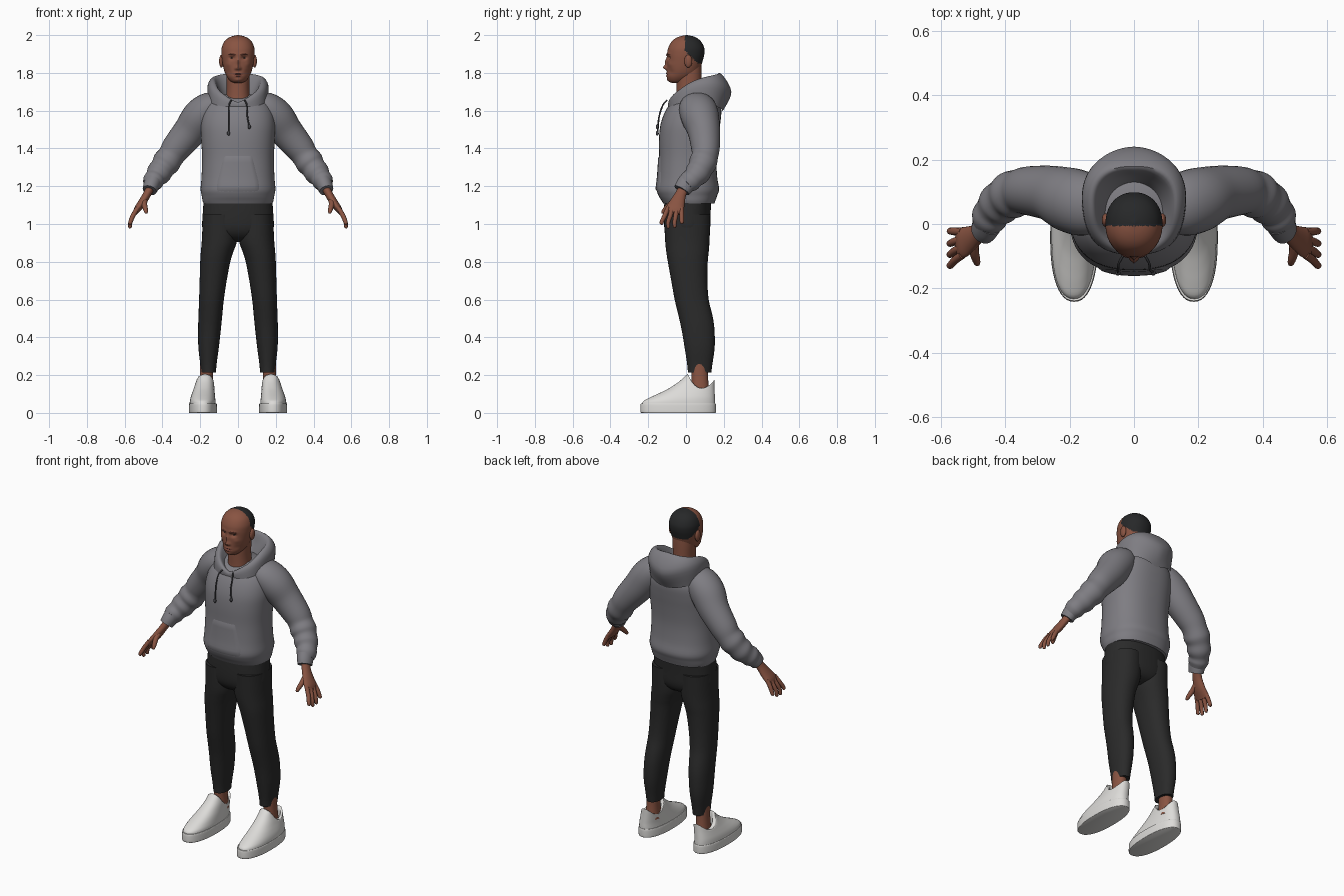
import bpy, bmesh, math
from mathutils import Vector
from mathutils.bvhtree import BVHTree


def material(name, r, g, b):
    m = bpy.data.materials.new(name)
    m.diffuse_color = (r, g, b, 1)
    return m


SKIN = material("brown skin", .25, .088, .054)
HAIR = material("black hair", .02, .021, .022)
LIP = material("lip brown", .19, .06, .042)
CLOTH = material("grey fleece", .21, .205, .225)
PANTS = material("black trousers", .023, .023, .023)
CORD = material("dark cord", .06, .06, .068)
SHOE = material("white leather", .72, .71, .69)
EYE = material("eye white", .5, .45, .42)


def catmull(rows, per):
    """Smoothly resample rows of numbers, per steps for each gap."""
    out = []
    for i in range(len(rows) - 1):
        p = [rows[max(0, min(len(rows) - 1, i + k))] for k in (-1, 0, 1, 2)]
        for s in range(per):
            t = s / per
            out.append([.5 * (2 * b + (c - a) * t + (2 * a - 5 * b + 4 * c - d) * t * t
                              + (3 * b - a - 3 * c + d) * t ** 3) for a, b, c, d in zip(*p)])
    return out + [list(rows[-1])]


def skin_rings(name, rings, mats, mirror=False, caps=True):
    """Make a mesh from closed rings of points."""
    bm = bmesh.new()
    vs = [[bm.verts.new(p) for p in r] for r in rings]
    n = len(vs[0])
    for a, b in zip(vs, vs[1:]):
        for i in range(n):
            j = (i + 1) % n
            bm.faces.new((a[i], a[j], b[j], b[i]))
    if caps:
        bm.faces.new(vs[0])
        bm.faces.new(vs[-1])
    bmesh.ops.recalc_face_normals(bm, faces=bm.faces)
    return finish(name, bm, mats, mirror)


def finish(name, bm, mats, mirror=False):
    me = bpy.data.meshes.new(name)
    bm.to_mesh(me)
    bm.free()
    for m in mats:
        me.materials.append(m)
    ob = bpy.data.objects.new(name, me)
    bpy.context.collection.objects.link(ob)
    if mirror:
        ob.modifiers.new("other_side", 'MIRROR')
    return ob


def unit(a, e):
    c, s = math.cos(a), math.sin(a)
    return math.copysign(abs(c) ** (2 / e), c), math.copysign(abs(s) ** (2 / e), s)


def stack(rows, n=40, e=2.2, per=4):
    """Level rings from rows of (z, x0, x1, y0, y1)."""
    rings = []
    for z, x0, x1, y0, y1 in catmull(rows, per):
        ring = []
        for i in range(n):
            u, v = unit(2 * math.pi * i / n, e)
            ring.append(Vector(((x0 + x1 + (x1 - x0) * u) / 2, (y0 + y1 + (y1 - y0) * v) / 2, z)))
        rings.append(ring)
    return rings


def sweep(name, rows, mat, n=12, per=4, mirror=True):
    """Tube through rows of (x, y, z, half width along y, half thickness)."""
    pts = catmull(rows, per)
    rings = []
    for i, (x, y, z, a, b) in enumerate(pts):
        t = (Vector(pts[min(i + 1, len(pts) - 1)][:3]) - Vector(pts[max(i - 1, 0)][:3])).normalized()
        u = Vector((0, 1, 0))
        u = (u - t * u.dot(t)).normalized()
        v = t.cross(u)
        rings.append([Vector((x, y, z)) + u * a * math.cos(k * 2 * math.pi / n)
                      + v * b * math.sin(k * 2 * math.pi / n) for k in range(n)])
    return skin_rings(name, rings, [mat], mirror)


def ball(name, loc, size, mat, mirror=True):
    bm = bmesh.new()
    bmesh.ops.create_uvsphere(bm, u_segments=20, v_segments=14, radius=1)
    for v in bm.verts:
        v.co = Vector(a * b for a, b in zip(v.co, size)) + Vector(loc)
    return finish(name, bm, mat, mirror)


# Head: stacked sections, then soft bumps for the face
rows = [(z, -w, w, f, b) for z, w, f, b in (
    (1.747, .02, -.075, -.03), (1.755, .038, -.09, 0), (1.775, .056, -.1, .04), (1.8, .069, -.101, .065),
    (1.83, .078, -.101, .078), (1.87, .085, -.101, .09), (1.9, .088, -.1, .097), (1.93, .087, -.095, .097),
    (1.96, .076, -.08, .084), (1.98, .058, -.06, .065), (1.993, .034, -.033, .04), (2.0, .003, 0, .006))]
bumps = ((0, 1.828, .011, .011, .02), (0, 1.855, .008, .02, .011), (.012, 1.823, .006, .006, .008),
         (.032, 1.879, .014, .009, -.014), (.03, 1.899, .022, .007, .004), (0, 1.797, .018, .004, .006),
         (0, 1.783, .016, .004, .006), (0, 1.79, .02, .0025, -.003), (0, 1.762, .018, .009, .005),
         (.052, 1.845, .014, .012, .004), (.05, 1.805, .014, .015, -.004))
rings = stack(rows, 96, 2.15, 6)
for v in (v for r in rings for v in r if v.y < 0):
    x, z = abs(v.x), v.z
    v.y -= sum(d * math.exp(-((x - bx) / sx) ** 2 - ((z - bz) / sz) ** 2) for bx, bz, sx, sz, d in bumps)
head = skin_rings("head", rings, [SKIN, HAIR, LIP])
for p in head.data.polygons:
    x, y, z = p.center
    if y > -.006 and z > max(1.853, 1.912 - y):
        p.material_index = 1
    elif y < -.08 and (x / .024) ** 2 + ((z - 1.79) / .011) ** 2 < 1:
        p.material_index = 2
ball("ear", (.088, .012, 1.862), (.012, .021, .034), [SKIN])
eye = ball("eye", (.032, -.073, 1.879), (.014, .0125, .0075), [EYE, HAIR])
for p in eye.data.polygons:
    p.material_index = int(p.center.y < -.077 and abs(p.center.x - .032) < .006)
sweep("eyebrow", [(.014, -.103, 1.893, .003, .003), (.03, -.099, 1.899, .003, .004), (.05, -.084, 1.896, .003, .002)],
      LIP, 8)
skin_rings("neck", stack([(1.58, -.08, .08, -.07, .11), (1.65, -.066, .066, -.052, .09),
                          (1.72, -.06, .06, -.05, .083), (1.8, -.062, .062, -.05, .082),
                          (1.86, -.06, .06, -.04, .08)], 32), [SKIN])

# Hooded top body with gathered hem
body = stack([(z, -w, w, f, b) for z, w, f, b in (
    (1.108, .182, -.12, .15), (1.125, .188, -.13, .156), (1.15, .192, -.145, .165), (1.185, .198, -.156, .175),
    (1.25, .193, -.149, .165), (1.35, .19, -.143, .161), (1.45, .195, -.143, .17), (1.53, .198, -.134, .181),
    (1.6, .186, -.108, .187), (1.65, .155, -.07, .172), (1.685, .1, -.01, .14))], 56, 2.35)
skin_rings("sweatshirt_body", body, [CLOTH])

# Hood: profile (distance from neck, height) at five directions, front to back
profiles = ((.07, 1.595, .098, 1.622, .122, 1.645, .135, 1.63, .125, 1.58),
            (.07, 1.62, .095, 1.66, .125, 1.697, .148, 1.675, .155, 1.6),
            (.075, 1.65, .1, 1.71, .126, 1.757, .156, 1.73, .158, 1.64),
            (.08, 1.66, .108, 1.73, .148, 1.788, .188, 1.735, .175, 1.62),
            (.08, 1.66, .108, 1.73, .138, 1.8, .2, 1.7, .15, 1.59))
half = catmull(profiles, 8)
full = half + half[-2:0:-1]
columns = []
for i, row in enumerate(full):
    a = 2 * math.pi * i / len(full)
    prof = catmull([row[k:k + 2] for k in range(0, 10, 2)], 5)
    columns.append([(r * math.sin(a), .04 - r * math.cos(a), z) for r, z in prof])
skin_rings("hood", list(zip(*columns)), [CLOTH], caps=False)

# Front pocket laid on the body
bm = bmesh.new()
quads = [tuple(a * 56 + i for a, i in ((k, j), (k, (j + 1) % 56), (k + 1, (j + 1) % 56), (k + 1, j)))
         for k in range(len(body) - 1) for j in range(56)]
tree = BVHTree.FromPolygons([v for r in body for v in r], quads)
nx, nz = 16, 10
grid = []
for j in range(nz + 1):
    t = j / nz
    w = .115 - .04 * max(0, t - .25) / .75
    for i in range(nx + 1):
        x, z = w * (2 * i / nx - 1), 1.165 + .2 * t
        edge = i in (0, nx) or j in (0, nz)
        hit = tree.ray_cast(Vector((x, -1, z)), Vector((0, 1, 0)))[0]
        grid.append(bm.verts.new((x, hit.y + (.002 if edge else -.005), z)))
for j in range(nz):
    for i in range(nx):
        k = j * (nx + 1) + i
        bm.faces.new((grid[k], grid[k + 1], grid[k + nx + 2], grid[k + nx + 1]))
finish("front_pocket", bm, [CLOTH])

# Sleeves with folds at the forearm, and cuffs
sweep("sleeve", [(.1, .05, 1.64, .08, .06), (.15, .06, 1.615, .098, .085), (.2, .075, 1.565, .1, .097),
                 (.255, .095, 1.49, .086, .088), (.325, .103, 1.405, .076, .078), (.355, .1, 1.36, .07, .07),
                 (.38, .09, 1.325, .074, .074), (.4, .078, 1.297, .066, .065), (.42, .06, 1.268, .067, .066),
                 (.437, .04, 1.245, .057, .055), (.449, .02, 1.226, .058, .055), (.458, 0, 1.207, .048, .044)],
      CLOTH, 32)
sweep("cuff", [(.45, .01, 1.225, .05, .045), (.46, -.008, 1.2, .049, .042), (.468, -.022, 1.178, .045, .038)],
      CLOTH, 28)

# Drawstrings with knotted ends
for side, end_x, end_z in ((-1, -.05, 1.48), (1, .06, 1.515)):
    y = -.15
    sweep("drawstring", [(side * .035, -.1, 1.655, .004, .004), (side * .047, -.122, 1.63, .004, .004),
                         (side * .05, -.142, 1.57, .004, .004), (end_x, y, end_z, .004, .004)], CORD, 8, mirror=False)
    ball("drawstring_end", (end_x, y - .002, end_z), (.008, .008, .012), [CORD], False)

# Hands
sweep("palm", [(.455, 0, 1.21, .03, .024), (.48, -.027, 1.16, .029, .021), (.51, -.047, 1.11, .041, .021),
               (.532, -.058, 1.08, .048, .018), (.545, -.062, 1.055, .042, .011)], SKIN, 24)
for name, y0, y1, tip in (("index", -.096, -.128, .995), ("middle", -.072, -.094, .977),
                          ("ring", -.048, -.06, .98), ("little", -.024, -.022, 1.0)):
    sweep(name + "_finger", [(.532, y0, 1.085, .012, .012), (.555, (y0 + y1) / 2, 1.045, .0125, .0125),
                             (.569, y1, 1.012, .011, .011), (.572, y1, tip + .006, .009, .009),
                             (.572, y1, tip, .003, .003)], SKIN)
sweep("thumb", [(.495, -.045, 1.135, .017, .017), (.496, -.083, 1.105, .015, .015),
                (.49, -.108, 1.08, .013, .013), (.486, -.123, 1.062, .009, .009), (.485, -.128, 1.057, .003, .003)], SKIN)

# Trousers: hips and tapered legs
skin_rings("trouser_hips", stack([(1.17, -.178, .178, -.11, .135), (1.05, -.187, .187, -.118, .13),
                                  (.97, -.186, .186, -.112, .126), (.925, -.14, .14, -.08, .1),
                                  (.905, -.06, .06, -.03, .05)], 48, 2.3), [PANTS])
leg = [(1.05, .003, .186, -.116, .129), (.92, .004, .191, -.111, .125), (.85, .026, .197, -.104, .12),
       (.8, .041, .2, -.096, .115), (.7, .06, .203, -.078, .113), (.6, .075, .206, -.06, .12),
       (.52, .083, .209, -.041, .139), (.45, .09, .211, -.025, .15), (.35, .101, .21, -.008, .152),
       (.26, .113, .2, .006, .14), (.215, .117, .196, .01, .134)]
skin_rings("trouser_leg", stack(leg, 40), [PANTS], True)
skin_rings("ankle", stack([(.26, .128, .2, .028, .115), (.18, .133, .203, .03, .117),
                           (.1, .128, .21, .025, .125)], 24), [SKIN], True)

# Shoes: upper with dipped collar, and sole
upper = stack([(.04, .118, .256, -.234, .154), (.062, .119, .255, -.226, .154), (.082, .121, .251, -.19, .153),
               (.105, .123, .243, -.14, .152), (.13, .125, .234, -.09, .151), (.165, .127, .224, -.037, .15),
               (.2, .13, .219, .002, .148), (.195, .137, .212, .012, .14), (.1, .14, .21, .022, .136)], 48, 2.3)
for v in (v for r in upper for v in r):
    d = v.y - .08
    v.z = min(v.z, .13 + 15 * d * d if d < 0 else .13 + 9 * d * d)
skin_rings("shoe_upper", upper, [SHOE], True)
skin_rings("shoe_sole", stack([(0, .113, .258, -.236, .155), (.006, .111, .26, -.241, .158),
                               (.046, .112, .259, -.24, .158), (.05, .116, .255, -.235, .154)], 48, 2.3), [SHOE], True)

# Smooth shading with crisp edges
for ob in bpy.context.collection.objects:
    ob.select_set(True)
    bpy.context.view_layer.objects.active = ob
bpy.ops.object.shade_smooth_by_angle(angle=math.radians(50))
